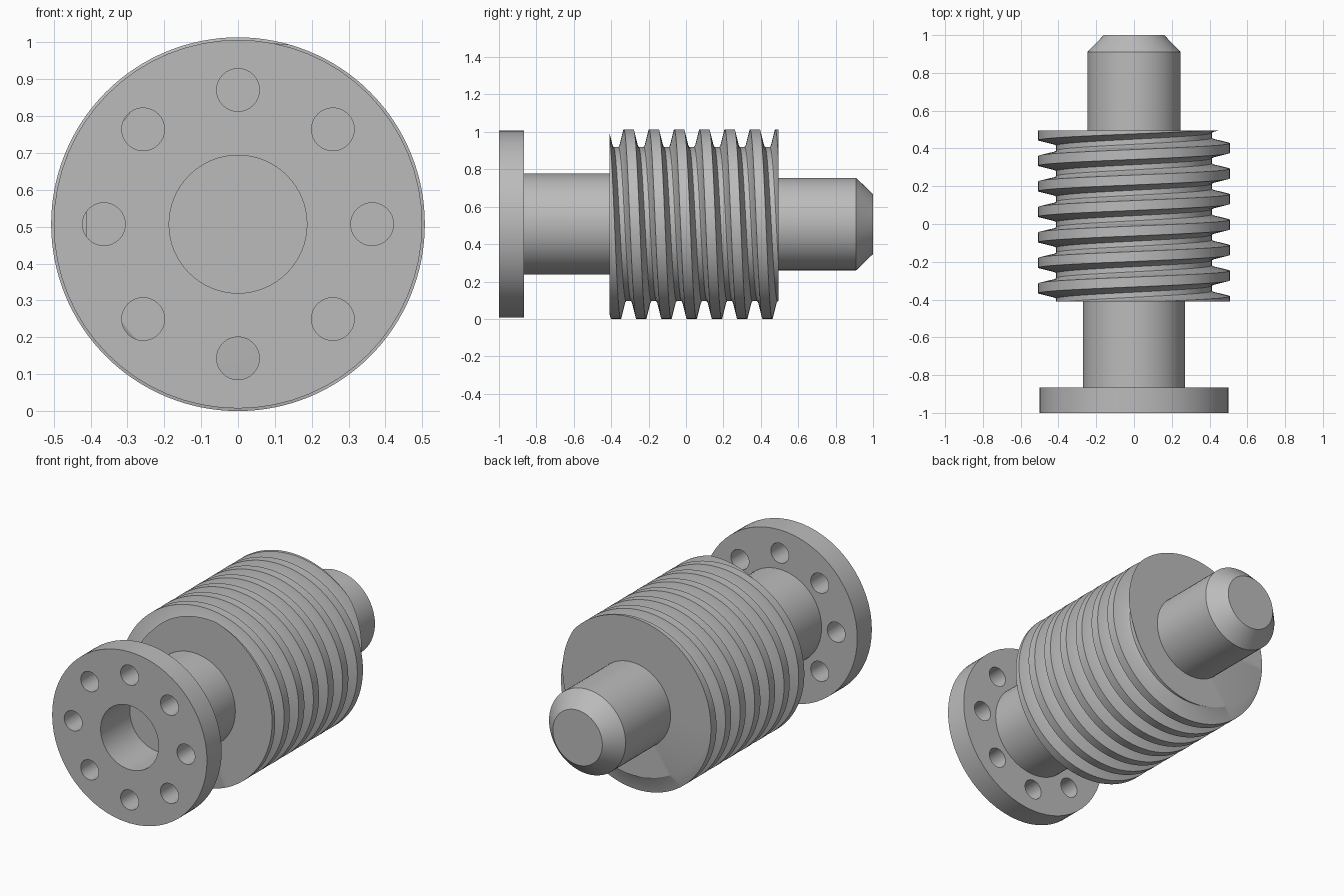
import bpy, bmesh
from math import sin, cos, tau, radians
from mathutils import Matrix, Vector

if "Cube" in bpy.data.objects:
    bpy.data.objects.remove(bpy.data.objects["Cube"])

AXIS_Z = 0.507
SEGMENTS = 64
FRONT, BACK = -0.41, 0.495      # ends of the threaded section
PITCH = 0.135

steel = bpy.data.materials.new("plain grey steel")
steel.use_nodes = True
grey = (0.5, 0.5, 0.5, 1)
steel.diffuse_color = grey
steel.node_tree.nodes["Principled BSDF"].inputs["Base Color"].default_value = grey


def make_object(name, bm):
    bmesh.ops.recalc_face_normals(bm, faces=bm.faces)
    mesh = bpy.data.meshes.new(name)
    bm.to_mesh(mesh)
    bm.free()
    mesh.materials.append(steel)
    ob = bpy.data.objects.new(name, mesh)
    ob.location.z = AXIS_Z
    bpy.context.collection.objects.link(ob)
    return ob


def smooth(ob):
    bpy.ops.object.select_all(action='DESELECT')
    ob.select_set(True)
    bpy.context.view_layer.objects.active = ob
    bpy.ops.object.shade_smooth_by_angle(angle=radians(30))


def lathe(name, profile):
    """Spin (radius, y) points round the y axis."""
    bm = bmesh.new()
    verts = [bm.verts.new((r, y, 0)) for r, y in profile]
    edges = [bm.edges.new(pair) for pair in zip(verts, verts[1:])]
    bmesh.ops.spin(bm, geom=verts + edges, cent=(0, 0, 0), axis=(0, 1, 0),
                   angle=tau, steps=SEGMENTS, use_merge=True)
    bmesh.ops.remove_doubles(bm, verts=bm.verts, dist=1e-5)
    return make_object(name, bm)


# Shaft with flange, blind bore and chamfered tail
shaft = lathe("flanged_shaft", [
    (0, -0.73), (0.187, -0.73), (0.187, -1), (0.5, -1), (0.5, -0.865),
    (0.27, -0.865), (0.27, -0.4), (0.247, -0.4), (0.247, 0.91), (0.16, 1), (0, 1)])

# Ring of eight bolt holes through the flange
bm = bmesh.new()
for i in range(8):
    a = tau * i / 8
    place = Matrix.Translation((0.364 * cos(a), -0.93, 0.364 * sin(a)))
    bmesh.ops.create_cone(bm, cap_ends=True, segments=32, radius1=0.058, radius2=0.058,
                          depth=0.24, matrix=place @ Matrix.Rotation(tau / 4, 4, 'X'))
cutter = make_object("bolt_hole_cutter", bm)
cutter.hide_render = True
holes = shaft.modifiers.new("bolt_holes", 'BOOLEAN')
holes.operation = 'DIFFERENCE'
holes.solver = 'EXACT'
holes.object = cutter
bpy.context.view_layer.objects.active = shaft
bpy.ops.object.modifier_apply(modifier=holes.name)
bpy.data.objects.remove(cutter)
smooth(shaft)

# Worm thread: a tooth profile swept along a helix, trimmed flat at both ends
tooth = [(-0.026, 0.507), (0.026, 0.507), (0.046, 0.425), (0.054, 0.412), (0.081, 0.412),
         (0.089, 0.425)]
rows = [(y + PITCH * k, r) for k in range(-5, 6) for y, r in tooth]
columns = 2 * SEGMENTS
bm = bmesh.new()
grid = []
for j in range(columns + 1):
    t = j / columns
    x, z = sin(tau * t), cos(tau * t)
    grid.append([bm.verts.new((r * x, y - 0.037 + PITCH * t, r * z)) for y, r in rows])
for left, right in zip(grid, grid[1:]):
    for i in range(len(rows) - 1):
        bm.faces.new((left[i], left[i + 1], right[i + 1], right[i]))
bmesh.ops.remove_doubles(bm, verts=bm.verts, dist=1e-4)
for y, direction in ((FRONT, -1), (BACK, 1)):
    cut = bmesh.ops.bisect_plane(bm, geom=bm.verts[:] + bm.edges[:] + bm.faces[:], dist=1e-5,
                                 plane_co=(0, y, 0), plane_no=(0, direction, 0),
                                 clear_outer=True)
    rim = [e for e in cut["geom_cut"] if isinstance(e, bmesh.types.BMEdge)]
    # Close the end with a fan to the axis
    hub = bm.verts.new(Vector((0, y, 0)))
    for e in rim:
        bm.faces.new((*e.verts, hub))
smooth(make_object("worm_thread", bm))
